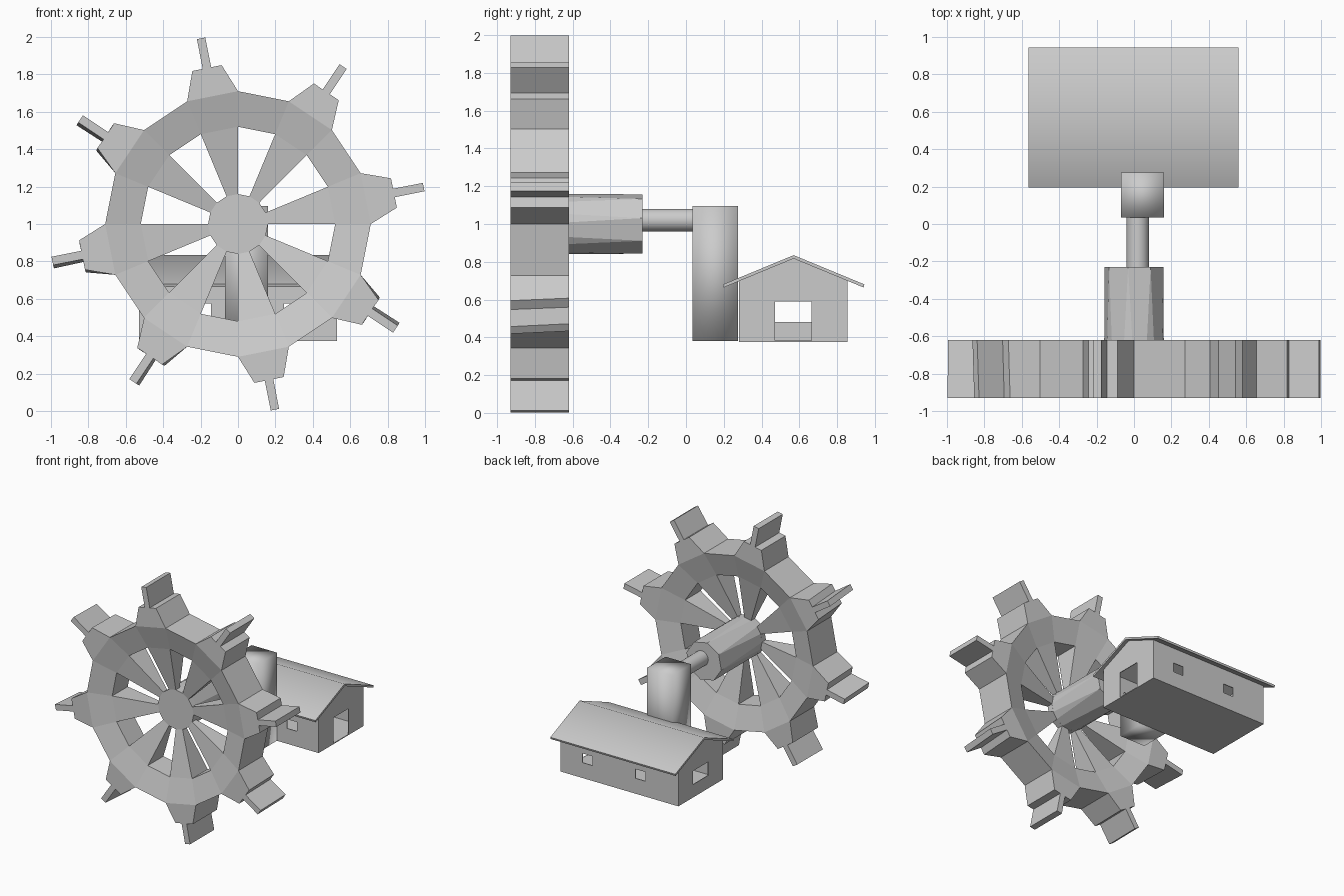
import bpy, bmesh, math
from mathutils import Vector, Matrix

if "Cube" in bpy.data.objects:
    bpy.data.objects.remove(bpy.data.objects["Cube"])


def finish(name, bm):
    bmesh.ops.recalc_face_normals(bm, faces=bm.faces[:])
    me = bpy.data.meshes.new(name)
    bm.to_mesh(me)
    bm.free()
    ob = bpy.data.objects.new(name, me)
    bpy.context.collection.objects.link(ob)
    return ob


def box(name, x0, x1, y0, y1, z0, z1):
    bm = bmesh.new()
    bmesh.ops.create_cube(bm, size=1)
    for v in bm.verts:
        v.co = ((x0 + x1) / 2 + v.co.x * (x1 - x0),
                (y0 + y1) / 2 + v.co.y * (y1 - y0),
                (z0 + z1) / 2 + v.co.z * (z1 - z0))
    return finish(name, bm)


def prism_x(name, profile, x0, x1):
    """Extrude a (y, z) profile along x."""
    bm = bmesh.new()
    f = bm.faces.new([bm.verts.new((x0, y, z)) for y, z in profile])
    r = bmesh.ops.extrude_face_region(bm, geom=[f])
    for v in r["geom"]:
        if isinstance(v, bmesh.types.BMVert):
            v.co.x = x1
    return finish(name, bm)


def cylinder_y(name, x, z, r, y0, y1, n):
    bm = bmesh.new()
    rot = Matrix.Translation((x, (y0 + y1) / 2, z)) @ Matrix.Rotation(math.pi / 2, 4, 'X')
    bmesh.ops.create_cone(bm, cap_ends=True, segments=n, radius1=r, radius2=r,
                          depth=y1 - y0, matrix=rot)
    return finish(name, bm)


def cut(ob, cutter):
    cutter.hide_render = True
    cutter.hide_set(True)
    m = ob.modifiers.new("cut", 'BOOLEAN')
    m.operation = 'DIFFERENCE'
    m.solver = 'EXACT'
    m.object = cutter


def smooth(ob, angle):
    bpy.ops.object.select_all(action='DESELECT')
    ob.select_set(True)
    bpy.context.view_layer.objects.active = ob
    bpy.ops.object.shade_smooth_by_angle(angle=math.radians(angle))


# Water wheel: 16 sectors, every other one has a spoke, a tooth and a paddle.
# The wheel gets thinner from rim to hub.
N, MID, CZ = 16, -0.775, 1.0


def half_depth(r):
    return 0.155 if r > 0.6 else 0.10 if r > 0.3 else 0.025


def ring(bm, r, y, n=N, shift=0.0):
    return [bm.verts.new((r * math.cos(2 * math.pi * (i + shift) / n), y,
                          CZ + r * math.sin(2 * math.pi * (i + shift) / n)))
            for i in range(n)]


bm = bmesh.new()
hub, inner, outer = (ring(bm, r, MID) for r in (0.16, 0.52, 0.71))
bm.faces.new(hub)
for i in range(N):
    j = (i + 1) % N
    bm.faces.new((inner[i], outer[i], outer[j], inner[j]))
    if i % 2:
        continue
    bm.faces.new((hub[i], inner[i], inner[j], hub[j]))
    a = 2 * math.pi * (i + 0.5) / N
    rad = Vector((math.cos(a), 0, math.sin(a)))
    tan = Vector((-math.sin(a), 0, math.cos(a)))

    def pt(r, t):
        return bm.verts.new(Vector((0, MID, CZ)) + rad * r + tan * t)
    t0, p0, p1, t1 = pt(0.85, -0.08), pt(0.85, -0.023), pt(0.85, 0.023), pt(0.85, 0.08)
    q0, q1 = pt(1.012, -0.023), pt(1.012, 0.023)
    bm.faces.new((outer[i], t0, p0, p1, t1, outer[j]))
    bm.faces.new((p0, q0, q1, p1))
r = bmesh.ops.extrude_face_region(bm, geom=bm.faces[:])
back = {g for g in r["geom"] if isinstance(g, bmesh.types.BMVert)}
# Spread front and back apart; back edges of four teeth are slightly twisted
for v in bm.verts:
    d = v.co - Vector((0, MID, CZ))
    h = half_depth(d.length)
    sector = int((math.degrees(math.atan2(d.z, d.x)) % 360) // 45)
    if v in back and d.length > 0.75 and sector in (3, 4, 5, 7):
        d = Matrix.Rotation(math.radians(-1.0), 3, 'Y') @ d
    v.co = d + Vector((0, MID + (h if v in back else -h), CZ))
finish("water_wheel", bm)

# Hub: sixteen sides at the wheel merging to eight at the back
bm = bmesh.new()
a, b = ring(bm, 0.16, MID), ring(bm, 0.16, -0.23, 8, 0.25)
bm.faces.new(a)
bm.faces.new(b)
for k in range(8):
    i, j, n = 2 * k, 2 * k + 1, (2 * k + 2) % N
    bm.faces.new((a[i], a[j], b[k]))
    bm.faces.new((a[j], a[n], b[(k + 1) % 8], b[k]))
finish("wheel_hub", bm)

# Axle and post
axle = cylinder_y("axle", 0.02, 1.02, 0.06, -0.24, 0.05, 24)
smooth(axle, 40)
post = box("axle_post", -0.07, 0.16, 0.035, 0.275, 0.38, 1.095)
for p in post.data.polygons:
    p.use_smooth = True

# House walls: hollow gabled shell with openings
walls = prism_x("house_walls", [(0.28, 0.375), (0.855, 0.375), (0.855, 0.7),
                                (0.5675, 0.82), (0.28, 0.7)], -0.53, 0.53)
T = 0.006
cut(walls, prism_x("room_cutter", [(0.28 + T, 0.381), (0.855 - T, 0.381), (0.855 - T, 0.694),
                                   (0.5675, 0.812), (0.28 + T, 0.694)], -0.53 + T, 0.53 - T))
for k, x in enumerate((-0.19, 0.29)):
    cut(walls, box(f"side_window_cutter_{k}", x - 0.045, x + 0.045, 0.2, 0.95, 0.50, 0.575))
cut(walls, box("end_window_cutter", -0.6, -0.45, 0.47, 0.665, 0.48, 0.59))
cut(walls, box("door_cutter", 0.45, 0.6, 0.47, 0.665, 0.382, 0.59))

# Roof
roof = prism_x("roof", [(0.195, 0.68), (0.57, 0.835), (0.945, 0.68), (0.94, 0.664),
                        (0.57, 0.817), (0.2, 0.664)], -0.565, 0.56)
smooth(roof, 60)
